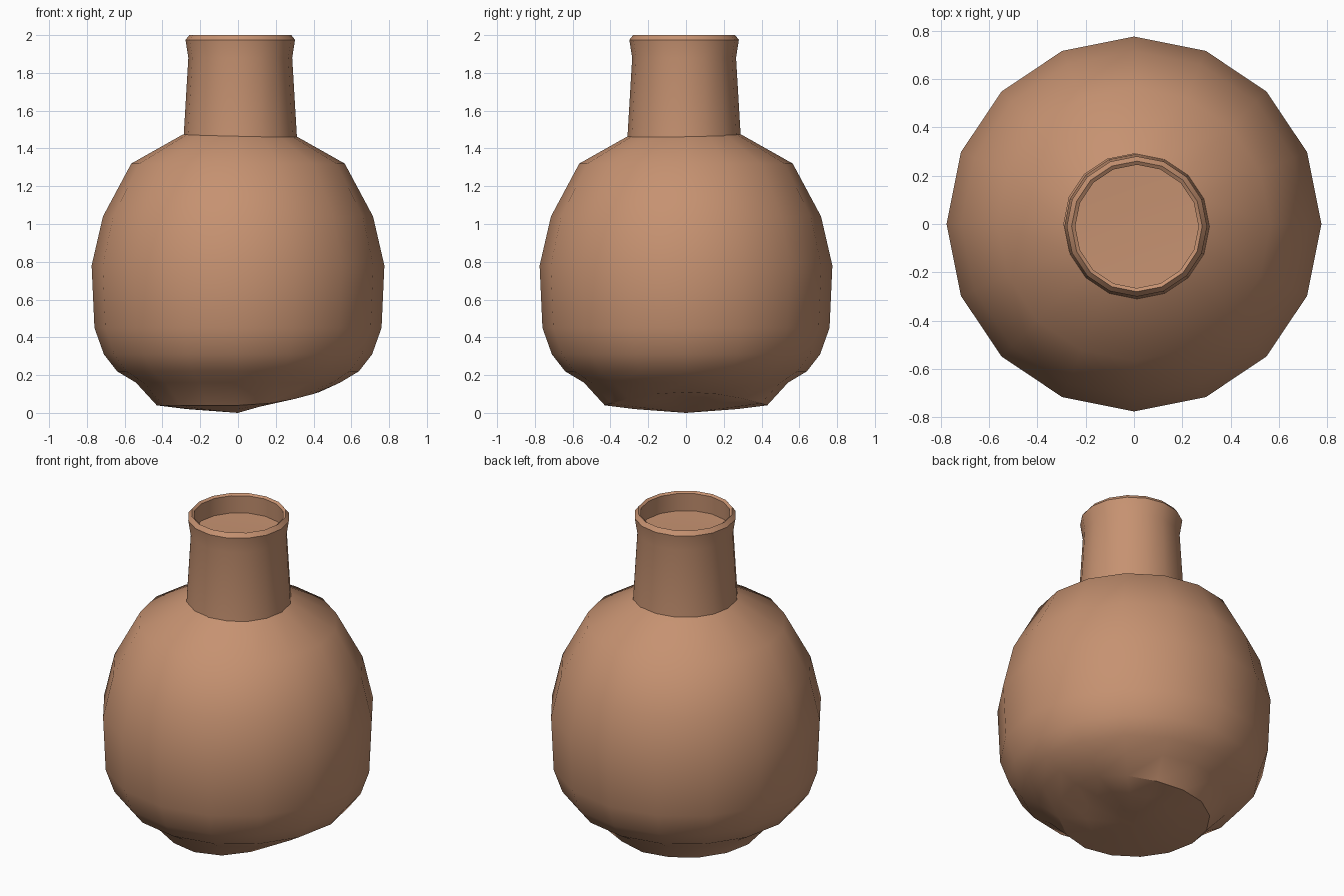
import bpy, bmesh
from math import cos, sin, pi, radians

old = bpy.data.objects.get("Cube")
if old:
    bpy.data.objects.remove(old, do_unlink=True)

SIDES = 16

clay = bpy.data.materials.new("terracotta_clay")
clay.use_nodes = True
colour = (0.565, 0.287, 0.165, 1)
clay.diffuse_color = colour
clay.node_tree.nodes["Principled BSDF"].inputs["Base Color"].default_value = colour


def lathe(name, profile, centre=(0, 0), lift=None, cap_start=None, cap_end=None):
    """Join rings of (radius, height); caps are fans to a centre height."""
    bm = bmesh.new()
    rings = []
    for r, z in profile:
        ring = []
        for i in range(SIDES):
            a = 2 * pi * i / SIDES
            dz = lift(r, z, a) if lift else 0
            ring.append(bm.verts.new((centre[0] + r * cos(a), centre[1] + r * sin(a), z + dz)))
        rings.append(ring)
    for low, high in zip(rings, rings[1:]):
        for i in range(SIDES):
            j = (i + 1) % SIDES
            bm.faces.new((low[i], low[j], high[j], high[i]))
    for ring, z, flip in ((rings[0], cap_start, True), (rings[-1], cap_end, False)):
        if z is None:
            continue
        tip = bm.verts.new((centre[0], centre[1], z))
        for i in range(SIDES):
            tri = (ring[i], ring[(i + 1) % SIDES], tip)
            bm.faces.new(tri[::-1] if flip else tri)
    mesh = bpy.data.meshes.new(name)
    bm.to_mesh(mesh)
    bm.free()
    mesh.materials.append(clay)
    ob = bpy.data.objects.new(name, mesh)
    bpy.context.collection.objects.link(ob)
    bpy.ops.object.select_all(action='DESELECT')
    ob.select_set(True)
    bpy.context.view_layer.objects.active = ob
    bpy.ops.object.shade_smooth_by_angle(angle=radians(35))
    return ob


# The foot is worn away on the left side
def worn_foot(r, z, a):
    return 0.07 * max(0, cos(a)) ** 2 if z < 0.1 else 0


# Round body from foot to shoulder
body = [(0.27, 0.02), (0.43, 0.04), (0.54, 0.16), (0.64, 0.22), (0.71, 0.31),
        (0.76, 0.45), (0.775, 0.78), (0.715, 1.04), (0.565, 1.32), (0.29, 1.475)]
lathe("body", body, lift=worn_foot, cap_start=0)

# Tapered neck with a flared lip and a shallow filled mouth
neck = [(0.3, 1.46), (0.275, 1.88), (0.29, 1.975), (0.27, 2.0),
        (0.255, 1.99), (0.26, 1.88)]
lathe("neck", neck, centre=(0.012, -0.01), cap_end=1.87)
